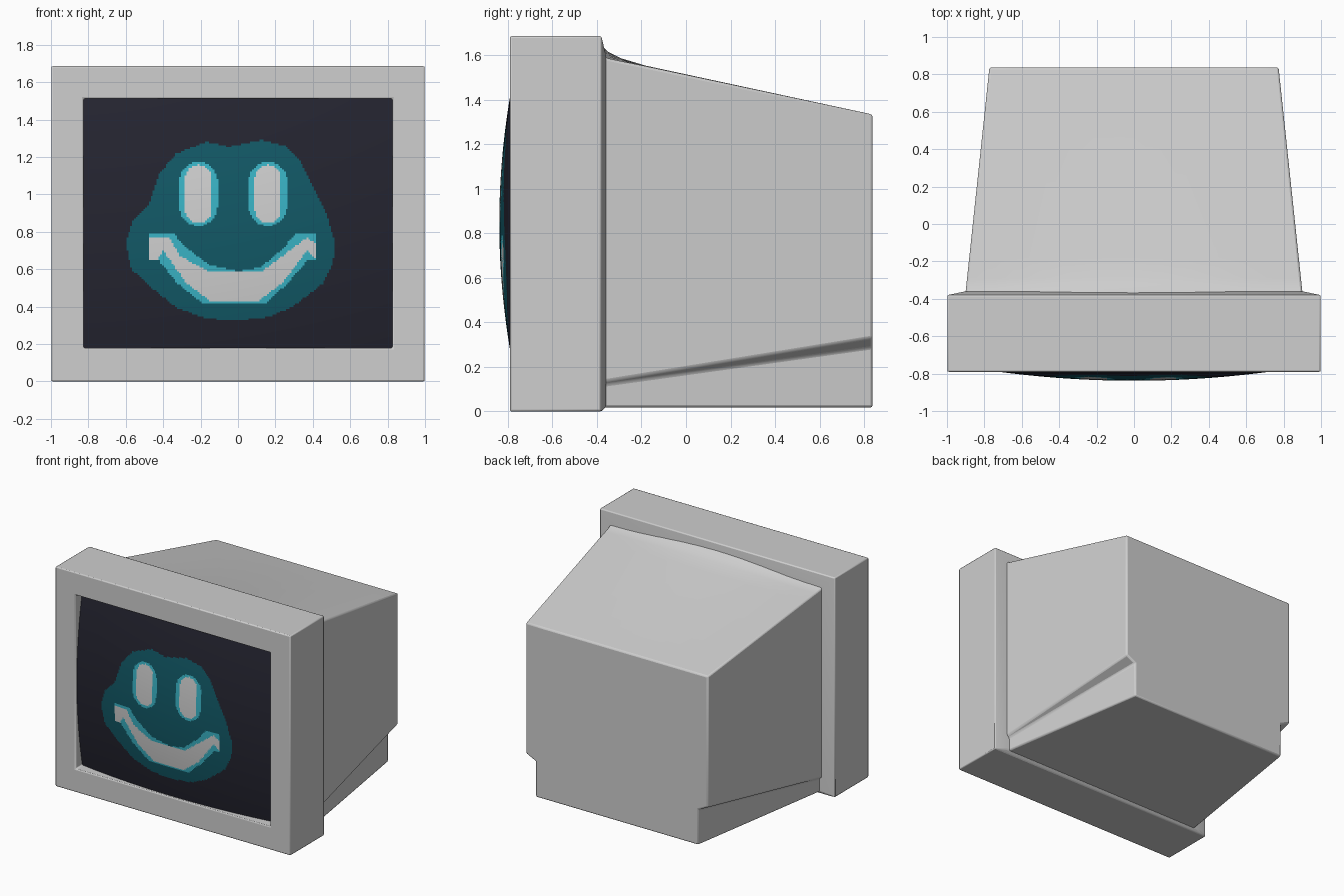
import bpy, bmesh, math

if "Cube" in bpy.data.objects:
    bpy.data.objects.remove(bpy.data.objects["Cube"])


def material(name, rgb):
    m = bpy.data.materials.new(name)
    m.diffuse_color = (*rgb, 1)
    m.use_nodes = True
    m.node_tree.nodes["Principled BSDF"].inputs["Base Color"].default_value = m.diffuse_color
    return m


GREY = material("casing grey", (0.62, 0.62, 0.62))
NAVY = material("screen navy", (0.018, 0.018, 0.03))
TEAL = material("glow teal", (0.006, 0.10, 0.135))
CYAN = material("edge cyan", (0.042, 0.46, 0.57))
WHITE = material("face white", (0.64, 0.64, 0.64))


def finish(bm, name, mats, bevel=0.0):
    bmesh.ops.recalc_face_normals(bm, faces=bm.faces)
    me = bpy.data.meshes.new(name)
    bm.to_mesh(me)
    bm.free()
    for m in mats:
        me.materials.append(m)
    ob = bpy.data.objects.new(name, me)
    bpy.context.collection.objects.link(ob)
    bpy.ops.object.select_all(action='DESELECT')
    ob.select_set(True)
    bpy.context.view_layer.objects.active = ob
    bpy.ops.object.shade_smooth_by_angle(angle=math.radians(30))
    if bevel:
        b = ob.modifiers.new("bevel", 'BEVEL')
        b.width = bevel
        b.segments = 2
        b.limit_method = 'ANGLE'
        b.angle_limit = math.radians(42)
    return ob


def loft(rings, cap_first=True, cap_last=True):
    """Skin closed rings of (x, y, z) points."""
    bm = bmesh.new()
    rows = [[bm.verts.new(p) for p in r] for r in rings]
    n = len(rows[0])
    for a, b in zip(rows, rows[1:]):
        for i in range(n):
            j = (i + 1) % n
            bm.faces.new((a[i], a[j], b[j], b[i]))
    if cap_first:
        bm.faces.new(rows[0])
    if cap_last:
        bm.faces.new(rows[-1])
    return bm


# Front frame: tapered back, outer wall, front rim, inner wall
def rect(x, y, z0, z1):
    return [(-x, y, z0), (x, y, z0), (x, y, z1), (-x, y, z1)]


frame = loft([rect(0.90, -0.36, 0.02, 1.60), rect(0.998, -0.38, 0, 1.685),
              rect(0.998, -0.79, 0, 1.685), rect(0.825, -0.79, 0.178, 1.512),
              rect(0.825, -0.69, 0.178, 1.512)], cap_last=False)
finish(frame, "front_frame", [GREY], 0.008)


# Rear housing: tapering shell with a narrower foot under a sloping ledge
def section(y, top, crown):
    t = (y + 0.36) / 1.198
    xo, xf = 0.90 - 0.127 * t, 0.88 - 0.19 * t
    ledge, step = 0.135 + 0.195 * t, 0.012 + 0.028 * t
    right = [(xf, 0.018), (xf, ledge - step), (xo, ledge)]
    arch = [(xo * (1 - i / 6), top + crown * (1 - (1 - i / 6) ** 2) ** 2)
            for i in range(13)]
    left = [(-x, z) for x, z in reversed(right)]
    return [(x, y, z) for x, z in right + arch + left]


housing = loft([section(-0.39, 1.61, 0.045), section(-0.35, 1.585, 0.03),
                section(-0.29, 1.572, 0.013), section(-0.18, 1.55, 0.002),
                section(0.838, 1.333, 0)])
finish(housing, "rear_housing", [GREY], 0.015)

# Painted smile: outlines in screen x, z
GLOW = [(0.13, 1.29), (-0.05, 1.255), (-0.17, 1.28), (-0.33, 1.22), (-0.42, 1.11),
        (-0.48, 0.94), (-0.56, 0.86), (-0.60, 0.74), (-0.57, 0.60), (-0.46, 0.50),
        (-0.33, 0.395), (-0.17, 0.335), (0, 0.325), (0.17, 0.345), (0.30, 0.405),
        (0.45, 0.52), (0.51, 0.63), (0.515, 0.76), (0.47, 0.90), (0.40, 1.04),
        (0.33, 1.18), (0.25, 1.26)]
MOUTH_EDGE = [(-0.477, 0.785), (-0.34, 0.785), (-0.27, 0.71), (-0.15, 0.62), (0, 0.59),
              (0.12, 0.61), (0.24, 0.71), (0.31, 0.79), (0.42, 0.785), (0.42, 0.645),
              (0.37, 0.645), (0.27, 0.53), (0.15, 0.418), (-0.19, 0.418),
              (-0.33, 0.53), (-0.42, 0.645), (-0.477, 0.645)]
MOUTH = [(-0.477, 0.77), (-0.37, 0.77), (-0.31, 0.67), (-0.16, 0.59), (0.13, 0.59),
         (0.29, 0.71), (0.37, 0.77), (0.42, 0.73), (0.42, 0.65), (0.37, 0.70),
         (0.24, 0.53), (0.11, 0.43), (-0.15, 0.43), (-0.28, 0.53), (-0.40, 0.70),
         (-0.43, 0.65), (-0.477, 0.65)]


def inside(poly, x, z):
    hit = False
    for (x0, z0), (x1, z1) in zip(poly, poly[1:] + poly[:1]):
        if (z0 > z) != (z1 > z) and x < x0 + (z - z0) * (x1 - x0) / (z1 - z0):
            hit = not hit
    return hit


def in_eye(x, z, half, height):
    for cx in (-0.212, 0.16):
        dz = max(abs(z - 1.002) - (height - half), 0)
        if math.hypot(x - cx, dz) < half:
            return True
    return False


def paint(x, z):
    if in_eye(x, z, 0.07, 0.155) or inside(MOUTH, x, z):
        return 3
    if in_eye(x, z, 0.102, 0.17) or inside(MOUTH_EDGE, x, z):
        return 2
    return 1 if inside(GLOW, x, z) else 0


# Bulging screen glass, coloured face by face from the outlines
screen = bmesh.new()
NX, NZ = 165, 133
grid = []
for j in range(NZ + 1):
    row = []
    for i in range(NX + 1):
        x = -0.827 + 1.654 * i / NX
        dz = -0.669 + 1.338 * j / NZ
        row.append(screen.verts.new((x, -0.838 + 0.092 * x * x + 0.15 * dz * dz, 0.845 + dz)))
    grid.append(row)
for j in range(NZ):
    for i in range(NX):
        f = screen.faces.new((grid[j][i], grid[j][i + 1], grid[j + 1][i + 1], grid[j + 1][i]))
        c = f.calc_center_median()
        f.material_index = paint(c.x, c.z)
ob = finish(screen, "screen", [NAVY, TEAL, CYAN, WHITE])
# make sure the open sheet faces the viewer
if ob.data.polygons[0].normal.y > 0:
    ob.data.flip_normals()
